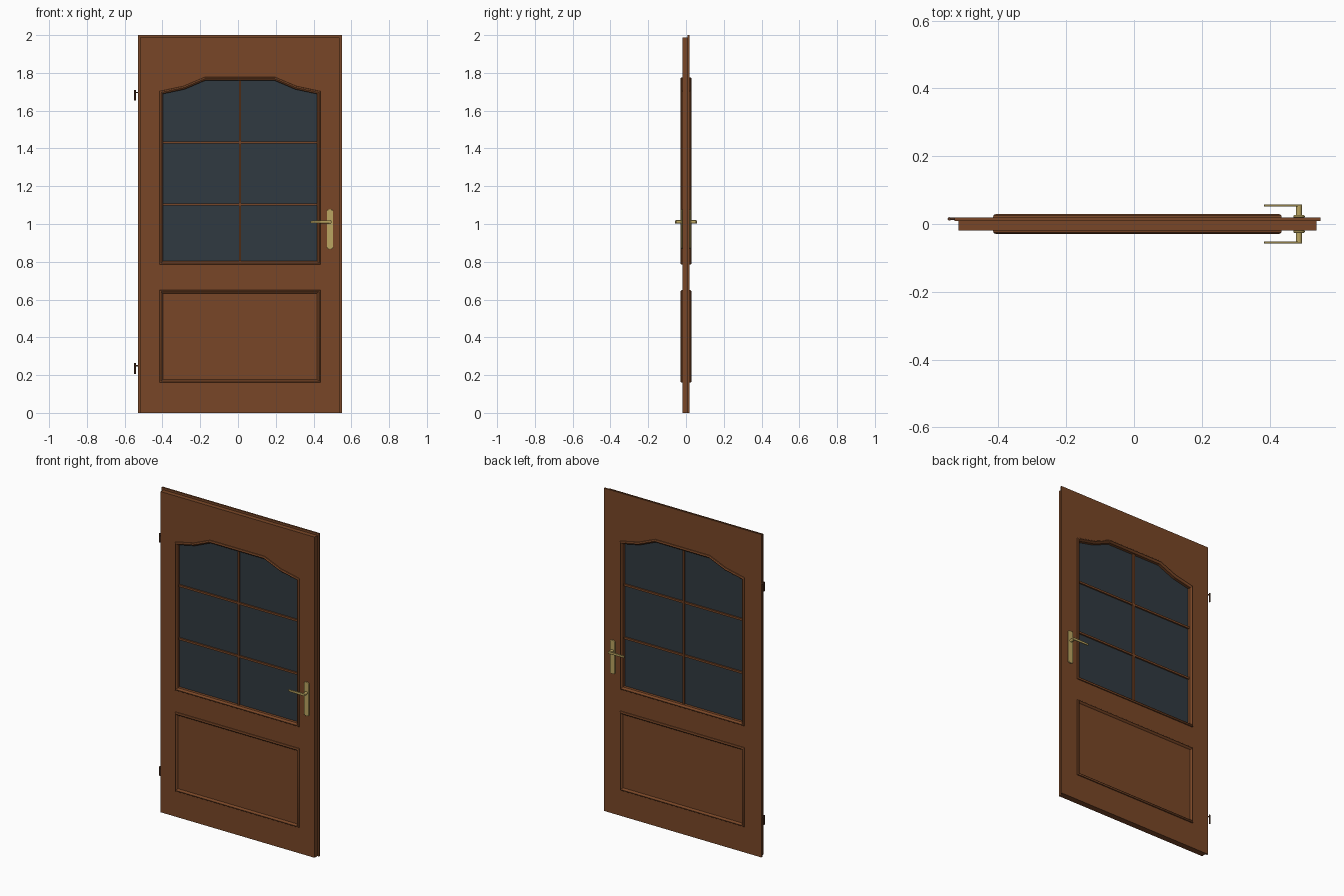
import bpy, bmesh, math
from mathutils import Vector

if "Cube" in bpy.data.objects:
    bpy.data.objects.remove(bpy.data.objects["Cube"])


def material(name, rgb):
    m = bpy.data.materials.new(name)
    m.diffuse_color = (*rgb, 1)
    m.use_nodes = True
    m.node_tree.nodes["Principled BSDF"].inputs["Base Color"].default_value = m.diffuse_color
    return m


WOOD = material("wood", (0.19, 0.062, 0.02))
GLASS = material("glass", (0.03, 0.042, 0.052))
BRASS = material("brass", (0.5, 0.38, 0.12))
HINGE = material("dark_metal", (0.1, 0.04, 0.02))


def finish(name, bm, mat, bevel=0, smooth=False):
    bmesh.ops.recalc_face_normals(bm, faces=bm.faces)
    me = bpy.data.meshes.new(name)
    bm.to_mesh(me)
    bm.free()
    ob = bpy.data.objects.new(name, me)
    bpy.context.collection.objects.link(ob)
    me.materials.append(mat)
    if bevel:
        b = ob.modifiers.new("bevel", 'BEVEL')
        b.width, b.segments, b.limit_method = bevel, 2, 'ANGLE'
    if smooth:
        bpy.ops.object.select_all(action='DESELECT')
        ob.select_set(True)
        bpy.context.view_layer.objects.active = ob
        bpy.ops.object.shade_smooth_by_angle(angle=math.radians(35))
    return ob


def ring(bm, pts, y):
    return [bm.verts.new((x, y, z)) for x, z in pts]


def bridge(bm, a, b):
    n = len(a)
    for i in range(n):
        j = (i + 1) % n
        f = bm.faces.new((a[i], a[j], b[j], b[i]))
        if f.calc_area() < 1e-8:
            bm.faces.remove(f)


def rect(x0, x1, z0, z1):
    return [(x0, z0), (x1, z0), (x1, z1), (x0, z1)]


def inset(pts, d):
    """Mitred inward offset of a counter-clockwise outline."""
    out = []
    for i, p in enumerate(pts):
        p = Vector(p)
        a = (p - Vector(pts[i - 1])).normalized()
        b = (Vector(pts[(i + 1) % len(pts)]) - p).normalized()
        na, nb = Vector((-a.y, a.x)), Vector((-b.y, b.x))
        out.append(tuple(p + (na + nb) * d / (1 + na.dot(nb))))
    return out


def prism(name, pts, y0, y1, mat, bevel=0, smooth=False):
    bm = bmesh.new()
    a, b = ring(bm, pts, y0), ring(bm, pts, y1)
    bridge(bm, a, b)
    bm.faces.new(a)
    bm.faces.new(b)
    return finish(name, bm, mat, bevel, smooth)


def cylinder(name, r, p, q, mat):
    bm = bmesh.new()
    p, q = Vector(p), Vector(q)
    mat4 = (q - p).to_track_quat('Z', 'Y').to_matrix().to_4x4()
    mat4.translation = (p + q) / 2
    bmesh.ops.create_cone(bm, cap_ends=True, segments=16, radius1=r, radius2=r,
                          depth=(q - p).length, matrix=mat4)
    return finish(name, bm, mat, smooth=True)


FACE = 0.019      # half thickness of the leaf
MOULD = 0.018     # moulding width
L, R, MID = -0.416, 0.436, 0.01
window = [(L, 0.785), (R, 0.785), (R, 1.703), (0.309, 1.73), (0.198, 1.777),
          (-0.178, 1.777), (-0.289, 1.73), (L, 1.703)]
panel = rect(L, R, 0.16, 0.65)
opening = inset(window, MOULD)

# Door leaf with rebated edge and window opening
bm = bmesh.new()
slab, lip = rect(-0.518, 0.538, 0, 1.987), rect(-0.53, 0.55, 0, 2)
outer = [ring(bm, s, y) for s, y in ((slab, -FACE), (slab, 0.009), (lip, 0.009), (lip, FACE))]
for a, b in zip(outer, outer[1:]):
    bridge(bm, a, b)
hole = [ring(bm, opening, y) for y in (-FACE, FACE)]
bridge(bm, *hole)
for o, h, ny in ((outer[0], hole[0], -1), (outer[-1], hole[1], 1)):
    edges = [bm.edges.get((l[i - 1], l[i])) for l in (o, h) for i in range(len(l))]
    bmesh.ops.triangle_fill(bm, use_beauty=True, edges=edges, normal=(0, ny, 0))
finish("door_leaf", bm, WOOD)

# Raised mouldings round the window and the lower panel, on both faces
profile = [(0, 0), (0.001, 0.006), (0.004, 0.009), (0.008, 0.01), (0.012, 0.008),
           (0.015, 0.004), (MOULD, 0)]
for side, s in (("front", -1), ("back", 1)):
    for part, outline in (("window", window), ("panel", panel)):
        bm = bmesh.new()
        rings = [ring(bm, inset(outline, d), s * (FACE + h)) for d, h in profile]
        for a, b in zip(rings, rings[1:]):
            bridge(bm, a, b)
        ob = finish(f"{part}_moulding_{side}", bm, WOOD, smooth=True)
        # open strips: make sure normals face away from the leaf
        if sum(p.normal.y * p.area for p in ob.data.polygons) * s < 0:
            ob.data.flip_normals()

# Glass pane and glazing bars
prism("glass_pane", opening, -0.002, 0.002, GLASS)
prism("glazing_bar_vertical", rect(MID - 0.006, MID + 0.006, 0.803, 1.759), -0.012, 0.012, WOOD)
for i, z in enumerate((1.103, 1.432)):
    prism(f"glazing_bar_horizontal_{i + 1}", rect(L + MOULD, R - MOULD, z - 0.006, z + 0.006),
          -0.011, 0.011, WOOD)

# Handle set on both faces: plate, spindle and lever
HX, HZ = 0.487, 1.011
plate = []
for cx, cz, a0 in ((0.492, 0.879, 270), (0.492, 1.065, 0), (0.482, 1.065, 90), (0.482, 0.879, 180)):
    for k in range(5):
        t = math.radians(a0 + k * 22.5)
        plate.append((cx + 0.012 * math.cos(t), cz + 0.012 * math.sin(t)))
for side, s in (("front", -1), ("back", 1)):
    prism(f"handle_plate_{side}", plate, s * FACE, s * 0.026, BRASS, 0.002, True)
    cylinder(f"handle_spindle_{side}", 0.009, (HX, s * 0.025, HZ), (HX, s * 0.053, HZ), BRASS)
    lever = [(0.384, HZ - 0.006), (0.487, HZ - 0.008), (0.496, HZ - 0.005),
             (0.496, HZ + 0.005), (0.487, HZ + 0.008), (0.384, HZ + 0.006)]
    prism(f"handle_lever_{side}", lever, s * 0.051, s * 0.0575, BRASS, 0.0015, True)

# Hinges: knuckle and short arm into the rebate
for name, z in (("lower", 0.207), ("upper", 1.653)):
    cylinder(f"hinge_knuckle_{name}", 0.005, (-0.545, 0.015, z), (-0.545, 0.015, z + 0.056), HINGE)
    cylinder(f"hinge_arm_{name}", 0.0035, (-0.545, 0.015, z + 0.043), (-0.525, 0.015, z + 0.043), HINGE)
